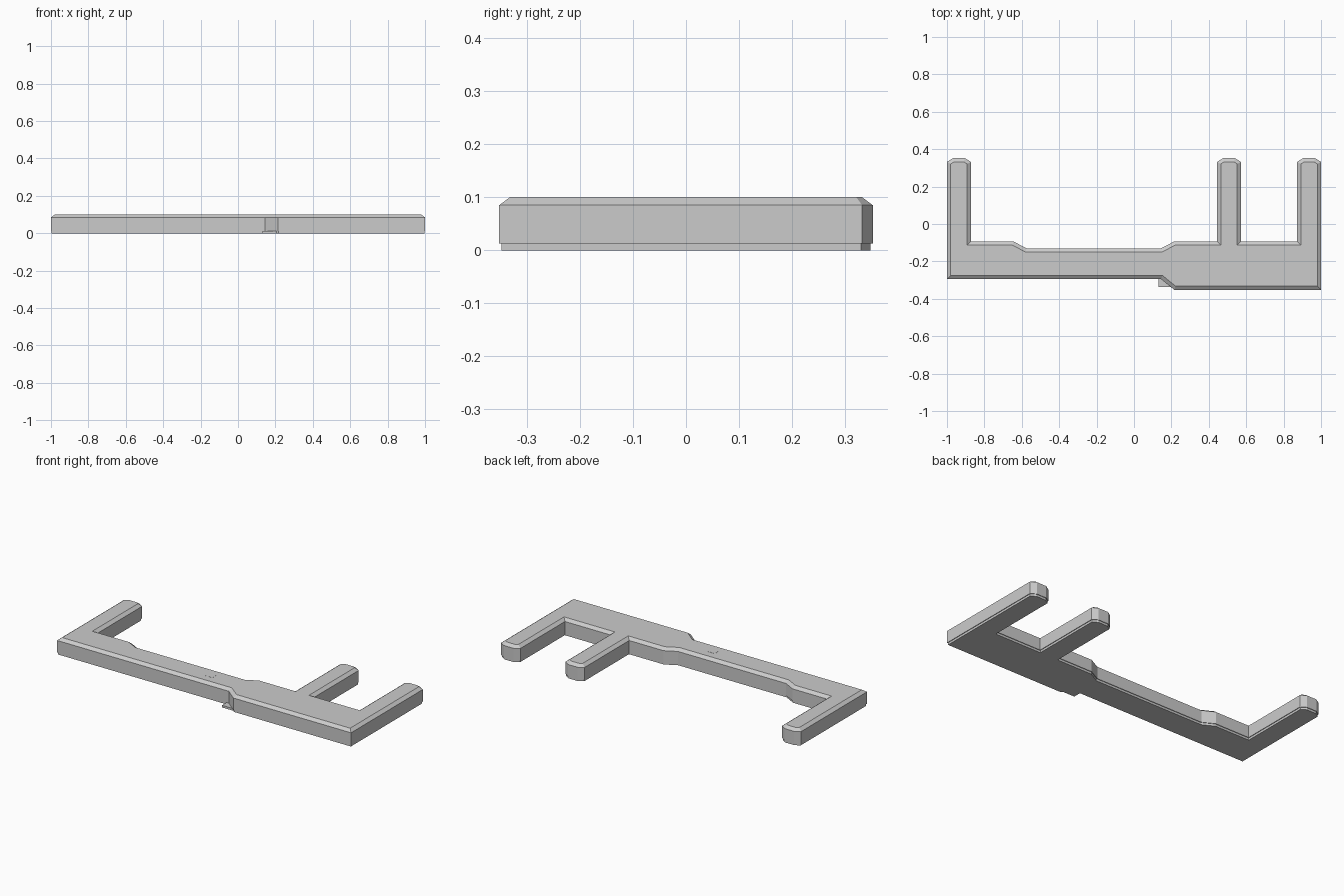
import bpy, bmesh
from mathutils import Vector

if "Cube" in bpy.data.objects:
    bpy.data.objects.remove(bpy.data.objects["Cube"])


def inset(points, d):
    """Mitred inward offset of a counter-clockwise outline."""
    out = []
    n = len(points)
    for i in range(n):
        p0, p, p1 = (Vector(points[(i + k) % n]) for k in (-1, 0, 1))
        a, b = (p - p0).normalized(), (p1 - p).normalized()
        na, nb = Vector((-a.y, a.x)), Vector((-b.y, b.x))
        out.append(p + (na + nb) * d / (1 + na.dot(nb)))
    return out


def loft(name, rings):
    """Closed solid through a stack of (outline, z) rings."""
    bm = bmesh.new()
    loops = [[bm.verts.new((p[0], p[1], z)) for p in pts] for pts, z in rings]
    n = len(loops[0])
    for lo, hi in zip(loops, loops[1:]):
        for i in range(n):
            j = (i + 1) % n
            bm.faces.new((lo[i], lo[j], hi[j], hi[i]))
    bm.faces.new(loops[0][::-1])
    bm.faces.new(loops[-1])
    bmesh.ops.recalc_face_normals(bm, faces=bm.faces[:])
    mesh = bpy.data.meshes.new(name)
    bm.to_mesh(mesh)
    bm.free()
    ob = bpy.data.objects.new(name, mesh)
    bpy.context.collection.objects.link(ob)
    return ob


def arm(x0, x1):
    """Chamfered tip of one prong, right to left."""
    return [(x1, 0.332), (x1 - 0.032, 0.352), (x0 + 0.032, 0.352), (x0, 0.332)]


BACK, NECK = -0.093, -0.130
front_left = [(-1, -0.295)]
front_right = [(1, -0.352)]
rear = (arm(0.872, 1) + [(0.872, BACK), (0.572, BACK)]
        + arm(0.444, 0.572) + [(0.444, BACK), (0.215, BACK), (0.145, NECK),
                               (-0.575, NECK), (-0.645, BACK), (-0.872, BACK)]
        + arm(-1, -0.872))

# Main body with bevelled top edge
outline = front_left + [(0.145, -0.295), (0.215, -0.352)] + front_right + rear
loft("body", [(outline, 0.013), (outline, 0.085), (inset(outline, 0.02), 0.1)])

# Thin base layer, with a square front step
base = front_left + [(0.126, -0.295), (0.126, -0.342), (0.205, -0.342),
                     (0.215, -0.352)] + front_right + rear
base = inset(base, 0.004)
loft("base_layer", [(base, 0), (base, 0.013)])

# Small square marker on the top
square = [(-0.055, -0.23), (-0.009, -0.23), (-0.009, -0.195), (-0.055, -0.195)]
loft("top_marker", [(square, 0.095), (square, 0.1008)])
